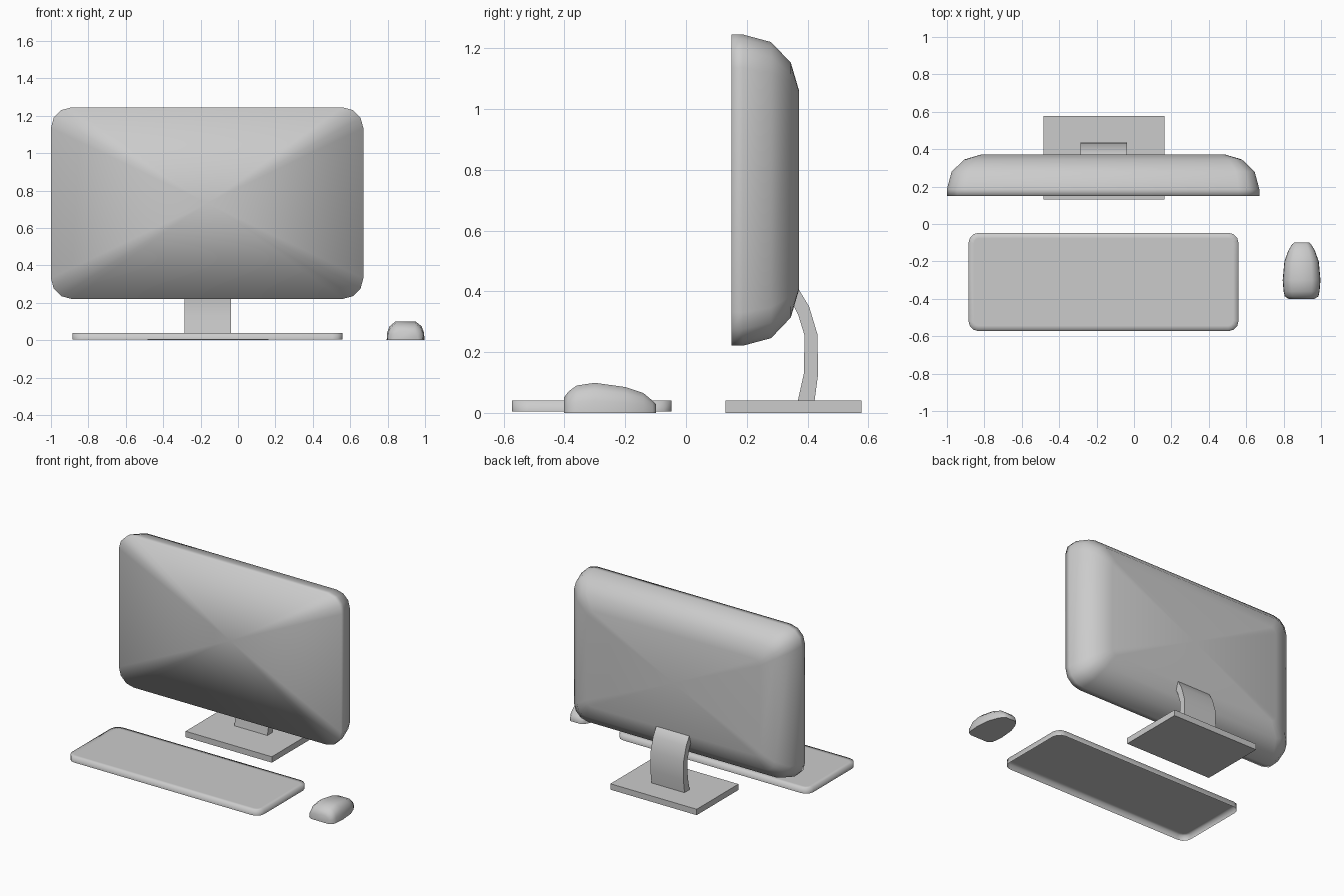
import bpy, bmesh, math
from mathutils import Vector

if "Cube" in bpy.data.objects:
    bpy.data.objects.remove(bpy.data.objects["Cube"])


def rounded_rect(cx, cy, hx, hy, r, seg=3):
    pts = []
    for i, (sx, sy) in enumerate([(1, 1), (-1, 1), (-1, -1), (1, -1)]):
        for k in range(seg + 1):
            a = math.pi / 2 * (i + k / seg)
            pts.append((cx + sx * (hx - r) + r * math.cos(a),
                        cy + sy * (hy - r) + r * math.sin(a)))
    return pts


def loft(name, rings, cap_start=True, cap_end=True, poke=False, smooth=180):
    """Skin a list of equal-length closed rings, optionally capped."""
    bm = bmesh.new()
    vs = [[bm.verts.new(p) for p in ring] for ring in rings]
    n = len(rings[0])
    for a, b in zip(vs, vs[1:]):
        for i in range(n):
            j = (i + 1) % n
            bm.faces.new((a[i], a[j], b[j], b[i]))
    caps = []
    if cap_start:
        caps.append(bm.faces.new(vs[0]))
    if cap_end:
        caps.append(bm.faces.new(vs[-1]))
    if poke:
        bmesh.ops.poke(bm, faces=caps)
    bmesh.ops.recalc_face_normals(bm, faces=bm.faces[:])
    me = bpy.data.meshes.new(name)
    bm.to_mesh(me)
    bm.free()
    ob = bpy.data.objects.new(name, me)
    bpy.context.collection.objects.link(ob)
    bpy.ops.object.select_all(action='DESELECT')
    ob.select_set(True)
    bpy.context.view_layer.objects.active = ob
    if smooth >= 180:
        bpy.ops.object.shade_smooth()
    elif smooth:
        bpy.ops.object.shade_smooth_by_angle(angle=math.radians(smooth))
    return ob


# Monitor housing: rounded outline stepping inwards towards the back
housing = [(0.15, 0, 0.11), (0.187, 0, 0.11), (0.28, 0.025, 0.10),
           (0.345, 0.093, 0.07), (0.372, 0.185, 0.035)]
loft("monitor_housing",
     [[(x, y, z) for x, z in rounded_rect(-0.165, 0.733, 0.835 - i, 0.512 - i, r)]
      for y, i, r in housing], poke=True)

# Curved stand neck: side profile extruded across x
neck = [(0.365, 0.0), (0.368, 0.04), (0.388, 0.13), (0.39, 0.255), (0.37, 0.32),
        (0.335, 0.39), (0.36, 0.412), (0.372, 0.405), (0.405, 0.35),
        (0.432, 0.26), (0.435, 0.13), (0.423, 0.04), (0.42, 0.0)]
loft("stand_neck", [[(x, y, z) for y, z in neck] for x in (-0.285, -0.037)], smooth=40)

# Stand base slab
base = [(-0.485, 0.13), (0.163, 0.13), (0.163, 0.578), (-0.485, 0.578)]
loft("stand_base", [[(x, y, z) for x, y in base] for z in (0.0, 0.04)], smooth=0)

# Keyboard shell, open underneath
loft("keyboard",
     [[(x, y, z) for x, y in rounded_rect(-0.163, -0.31, 0.722 - i, 0.263 - i, r)]
      for z, i, r in [(0.004, 0, 0.055), (0.04, 0, 0.055), (0.04, 0.03, 0.025)]],
     cap_start=False)

# Mouse: cross-sections (y, half width, height) from palm end to nose
stations = [(-0.402, 0.066, 0.05), (-0.387, 0.09, 0.07), (-0.36, 0.096, 0.09),
            (-0.30, 0.101, 0.099), (-0.20, 0.092, 0.085),
            (-0.14, 0.07, 0.065), (-0.11, 0.052, 0.04), (-0.099, 0.04, 0.028)]
half = [(1, 0), (0.98, 0.4), (0.85, 0.75), (0.55, 1)]
section = half + [(-u, v) for u, v in reversed(half)]
loft("mouse", [[(0.896 + u * w, y, v * h) for u, v in section]
               for y, w, h in stations], smooth=60)
